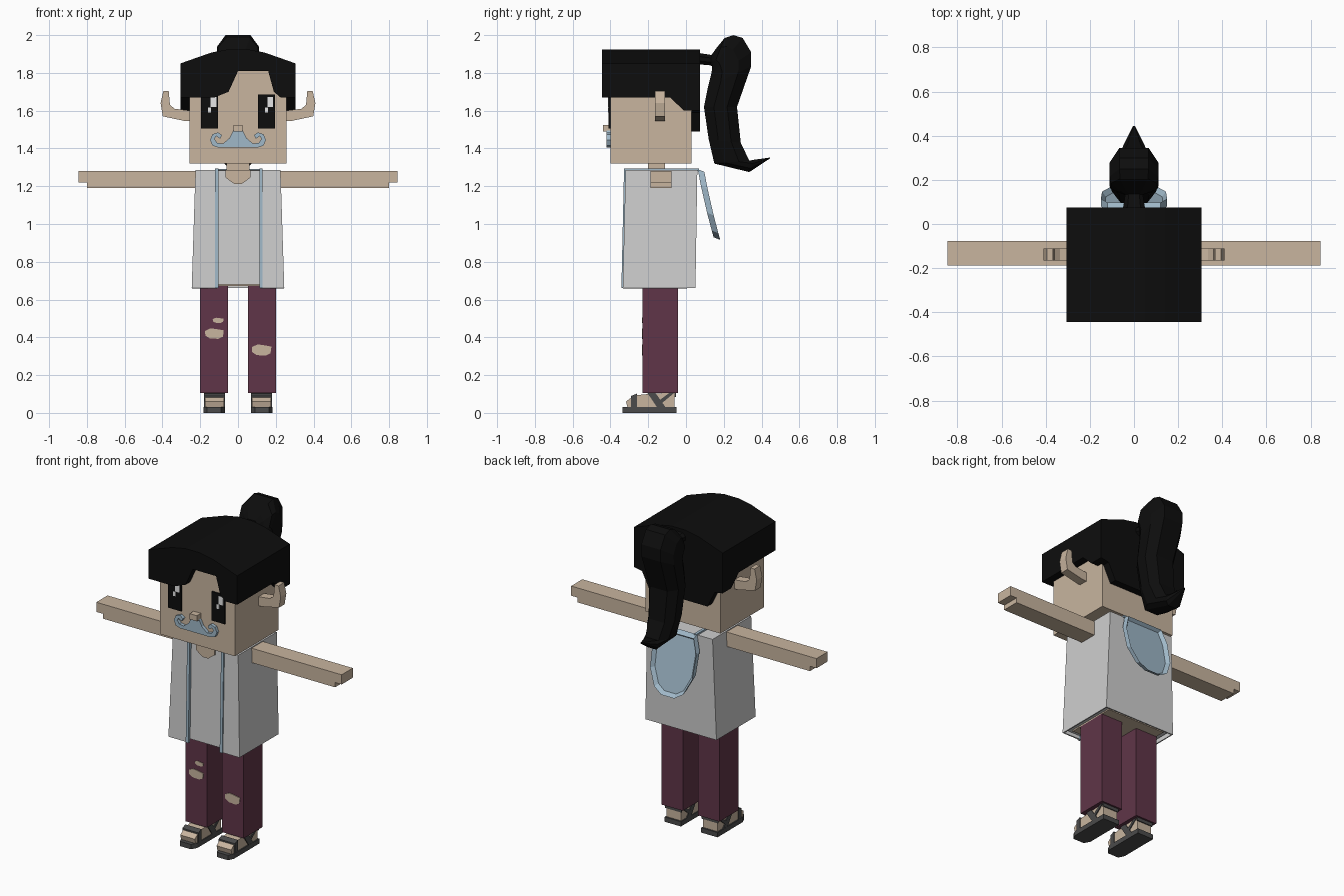
import bpy, bmesh

cube = bpy.data.objects.get("Cube")
if cube:
    bpy.data.objects.remove(cube)


def material(name, r, g, b):
    m = bpy.data.materials.new(name)
    m.use_nodes = True
    m.diffuse_color = (r, g, b, 1)
    m.node_tree.nodes["Principled BSDF"].inputs["Base Color"].default_value = (r, g, b, 1)
    return m


SKIN = material("skin tan", 0.58, 0.46, 0.345)
HAIR = material("hair black", 0.004, 0.004, 0.004)
SHIRT = material("cloth light grey", 0.62, 0.62, 0.62)
PANTS = material("trouser maroon", 0.117, 0.036, 0.065)
BLUE = material("trim pale blue", 0.35, 0.48, 0.58)
SOLE = material("sandal dark grey", 0.07, 0.07, 0.07)
WHITE = material("eye white", 0.85, 0.85, 0.85)


def finish(name, bm, mat):
    bmesh.ops.recalc_face_normals(bm, faces=bm.faces)
    me = bpy.data.meshes.new(name)
    bm.to_mesh(me)
    bm.free()
    me.materials.append(mat)
    ob = bpy.data.objects.new(name, me)
    bpy.context.collection.objects.link(ob)
    return ob


def loft(name, rings, mat, closed=True):
    """Skin a list of equal rings; closed rings get end caps."""
    bm = bmesh.new()
    rows = [[bm.verts.new(p) for p in ring] for ring in rings]
    n = len(rows[0])
    for a, b in zip(rows, rows[1:]):
        for i in range(n if closed else n - 1):
            j = (i + 1) % n
            bm.faces.new((a[i], a[j], b[j], b[i]))
    if closed:
        bm.faces.new(rows[0])
        bm.faces.new(rows[-1])
    return finish(name, bm, mat)


def prism(name, pts, axis, a, b, mat):
    """Extrude a flat outline along an axis from a to b."""
    place = {"x": lambda p, t: (t, p[0], p[1]),
             "y": lambda p, t: (p[0], t, p[1]),
             "z": lambda p, t: (p[0], p[1], t)}[axis]
    return loft(name, [[place(p, t) for p in pts] for t in (a, b)], mat)


def box(name, x, y, z, mat):
    return prism(name, [(x[0], y[0]), (x[1], y[0]), (x[1], y[1]), (x[0], y[1])], "z", *z, mat)


def mirrored(half):
    return half + [(-x, z) for x, z in reversed(half)]


# Head, neck and nose
box("head", (-0.258, 0.258), (-0.4, 0.03), (1.32, 1.83), SKIN)
box("neck", (-0.06, 0.06), (-0.2, -0.11), (1.27, 1.33), SKIN)
box("nose", (-0.025, 0.025), (-0.44, -0.4), (1.49, 1.525), SKIN)

# Hair shell: cap, fringe, side panels, back panel
prism("hair_cap", mirrored([(0.305, 1.815), (0.305, 1.85), (0.14, 1.908), (0.05, 1.925)]),
      "y", -0.445, 0.075, HAIR)
prism("hair_fringe", [(-0.305, 1.82), (-0.305, 1.67), (-0.125, 1.67), (-0.05, 1.70), (0, 1.81),
                      (0.16, 1.81), (0.19, 1.70), (0.225, 1.67), (0.305, 1.67), (0.305, 1.82)],
      "y", -0.445, -0.4, HAIR)
prism("hair_back", mirrored([(0.305, 1.82), (0.305, 1.6), (0.25, 1.59), (0.2, 1.49)]),
      "y", 0.03, 0.075, HAIR)

# Ponytail: outer point, inner point and half width of each ring
tail = [((0.07, 1.905), (0.07, 1.845), 0.05), ((0.135, 1.895), (0.13, 1.84), 0.04),
        ((0.16, 1.93), (0.138, 1.835), 0.07), ((0.205, 1.985), (0.138, 1.82), 0.105),
        ((0.25, 2.0), (0.135, 1.8), 0.11), ((0.3, 1.985), (0.13, 1.78), 0.11),
        ((0.345, 1.91), (0.125, 1.76), 0.11), ((0.345, 1.835), (0.115, 1.72), 0.11),
        ((0.27, 1.62), (0.095, 1.62), 0.1), ((0.29, 1.43), (0.12, 1.45), 0.09),
        ((0.335, 1.335), (0.15, 1.32), 0.075), ((0.36, 1.34), (0.335, 1.275), 0.05),
        ((0.445, 1.352), (0.443, 1.346), 0.004)]
rings = []
for (oy, oz), (iy, iz), w in tail:
    side = [(0.6 * w, 0), (w, 0.3), (w, 0.7), (0.6 * w, 1)]
    outline = side + [(-x, t) for x, t in reversed(side)]
    rings.append([(x, oy + (iy - oy) * t, oz + (iz - oz) * t) for x, t in outline])
loft("ponytail", rings, HAIR)

# Moustache with curled ends
curl = [(0.025, 1.495), (0.045, 1.455), (0.08, 1.425), (0.11, 1.43), (0.125, 1.45), (0.115, 1.465),
        (0.095, 1.452), (0.085, 1.47), (0.105, 1.485), (0.135, 1.475), (0.148, 1.445),
        (0.135, 1.415), (0.105, 1.405)]
prism("moustache", mirrored(curl), "y", -0.42, -0.4, BLUE)

# Shirt core, with skin showing at the hips and neckline
def oblong(x, front, back, z):
    return [(-x, front, z), (x, front, z), (x, back, z), (-x, back, z)]

loft("shirt", [oblong(0.23, -0.324, 0.04, 0.68), oblong(0.215, -0.312, 0.05, 1.283)], SHIRT)
box("hips", (-0.2, 0.2), (-0.3, 0.02), (0.672, 0.682), SKIN)
prism("neckline", mirrored([(0.065, 1.285), (0.065, 1.245), (0.02, 1.212)]), "y", -0.322, -0.31, SKIN)

# Open vest wrapped around the shirt
def wrap(x, front, back, z):
    return [(-0.11, front, z), (-x, front, z), (-x, back, z), (x, back, z), (x, front, z), (0.12, front, z)]

vest = loft("vest", [wrap(0.245, -0.335, 0.05, 0.66), wrap(0.225, -0.32, 0.06, 1.286)], SHIRT, False)
shell = vest.modifiers.new("thickness", "SOLIDIFY")
shell.thickness = 0.01

# Hood hanging behind, a slanted tray with a raised rim
hood_half = [(0.12, 1.29), (0.15, 1.2), (0.145, 1.06), (0.1, 0.965), (0.045, 0.93)]
bm = bmesh.new()
slant = lambda z: 0.062 + (1.29 - z) * 0.18 + (1.29 - z) ** 2 * 0.15
layers = [[bm.verts.new((x, slant(z) + d, z - 0.4 * d)) for x, z in mirrored(hood_half)]
          for d in (0, 0.035)]
n = len(layers[0])
for i in range(n):
    j = (i + 1) % n
    bm.faces.new((layers[0][i], layers[0][j], layers[1][j], layers[1][i]))
bm.faces.new(layers[0])
outer = bm.faces.new(layers[1])
bmesh.ops.recalc_face_normals(bm, faces=bm.faces)
bmesh.ops.inset_region(bm, faces=[outer], thickness=0.018)
bmesh.ops.translate(bm, verts=list(outer.verts), vec=(0, -0.022, 0))
finish("hood", bm, BLUE)

# Parts repeated on both sides
ear = [(0.25, 1.6), (0.335, 1.61), (0.36, 1.63), (0.367, 1.705), (0.395, 1.705), (0.41, 1.64),
       (0.398, 1.57), (0.28, 1.545), (0.25, 1.545)]
foot = [(-0.31, 0.03), (-0.318, 0.06), (-0.275, 0.092), (-0.2, 0.1), (-0.06, 0.108), (-0.06, 0.03)]
for s, label in ((1, "left"), (-1, "right")):
    span = lambda a, b: (s * a, s * b)
    prism(label + "_ear", [(s * x, z) for x, z in ear], "y", -0.165, -0.11, SKIN)
    prism(label + "_side_hair", [(-0.42, 1.82), (-0.42, 1.67), (-0.085, 1.67), (-0.01, 1.6),
                                 (0.04, 1.6), (0.04, 1.82)], "x", s * 0.258, s * 0.305, HAIR)
    box(label + "_eye", span(0.105, 0.195), (-0.409, -0.4), (1.505, 1.685), HAIR)
    # Eye highlights sit on the same side of both eyes
    ex = s * 0.15
    box(label + "_eye_glint", (ex + 0.005, ex + 0.036), (-0.412, -0.405), (1.62, 1.672), WHITE)
    box(label + "_eye_small_glint", (ex - 0.008, ex + 0.008), (-0.412, -0.405), (1.59, 1.618), WHITE)

    # Arm with longer upper hand
    prism(label + "_arm", [(s * x, z) for x, z in [(0.2, 1.19), (0.8, 1.19), (0.8, 1.22), (0.845, 1.22),
                                                   (0.845, 1.28), (0.2, 1.28)]],
          "y", -0.187, -0.077, SKIN)

    # Vest edging running over the shoulder
    prism(label + "_vest_trim", [(-0.342, 0.66), (-0.328, 1.293), (0.07, 1.293), (0.07, 1.28),
                                 (-0.31, 1.28), (-0.325, 0.66)], "x", s * 0.117 - 0.004, s * 0.117 + 0.014, BLUE)

    # Leg, foot and sandal
    box(label + "_leg", span(0.052, 0.2), (-0.23, -0.043), (0.105, 0.685), PANTS)
    prism(label + "_foot", foot, "x", s * 0.075, s * 0.175, SKIN)
    prism(label + "_sole", [(s * x, y) for x, y in [(0.07, -0.05), (0.07, -0.3), (0.09, -0.335), (0.165, -0.335),
                                                    (0.182, -0.3), (0.182, -0.05)]], "z", 0, 0.03, SOLE)
    straps = {"toe": [(-0.29, 0.025), (-0.29, 0.09), (-0.26, 0.102), (-0.26, 0.025)],
              "instep": [(-0.205, 0.106), (-0.165, 0.11), (-0.105, 0.025), (-0.15, 0.025)],
              "ankle": [(-0.15, 0.06), (-0.085, 0.108), (-0.06, 0.108), (-0.135, 0.045)]}
    for part, outline in straps.items():
        prism(f"{label}_{part}_strap", outline, "x", s * 0.07, s * 0.181, SOLE)
    box(label + "_heel_strap", span(0.07, 0.181), (-0.062, -0.054), (0.085, 0.105), SOLE)

# Torn patches on the trousers
blob = [(-1, 0.5), (-0.4, 1), (0.4, 0.8), (1, 0.6), (0.9, -0.6), (0.4, -1), (-0.5, -0.9), (-0.95, -0.4)]
for name, x, z, w, h in (("right_knee_tear", -0.125, 0.42, 0.05, 0.028),
                         ("right_thigh_tear", -0.105, 0.49, 0.029, 0.014),
                         ("left_knee_tear", 0.125, 0.333, 0.052, 0.03)):
    prism(name, [(x + u * w, z + v * h) for u, v in blob], "y", -0.234, -0.229, SKIN)
